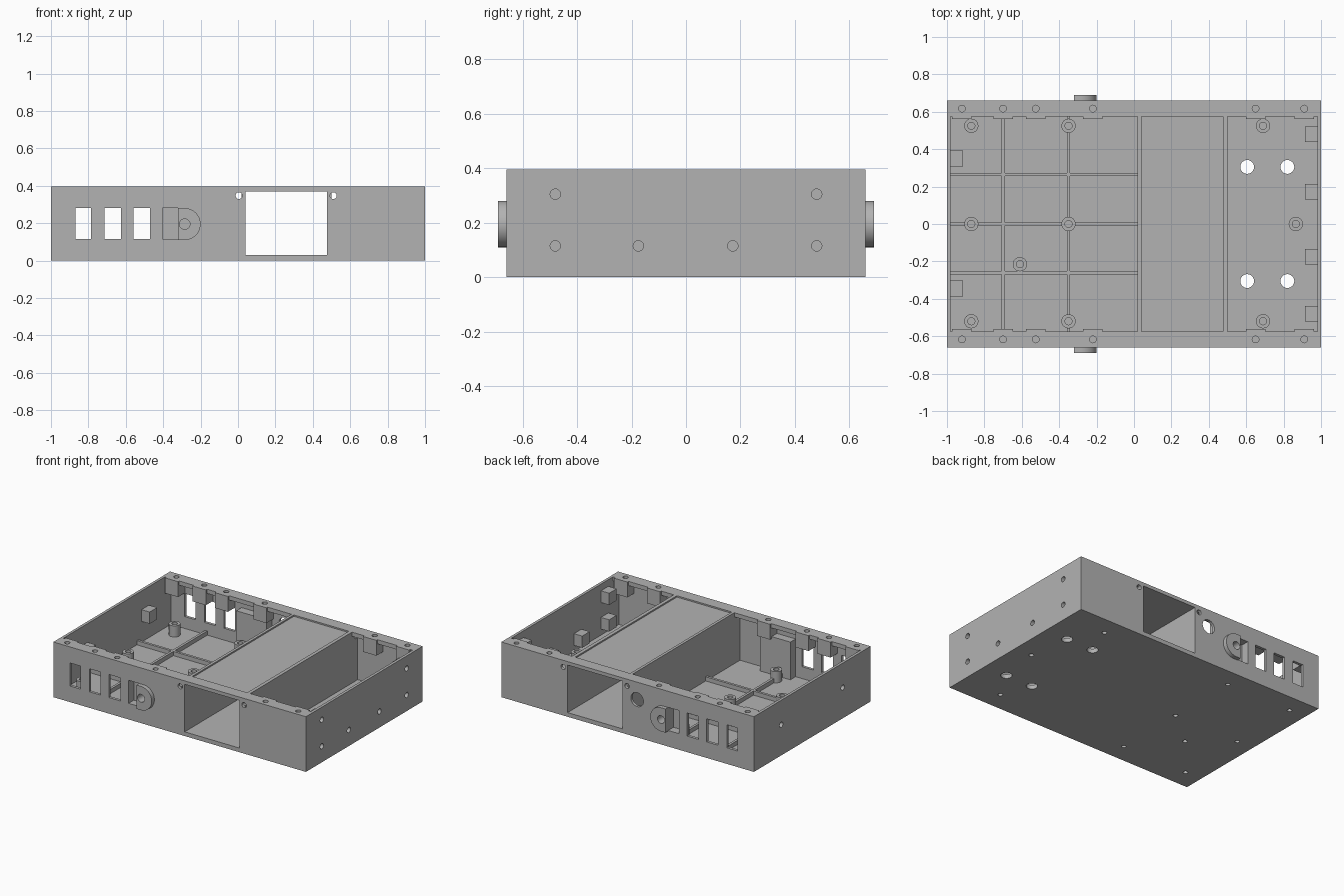
import bpy, bmesh
from math import sin, cos, pi, radians
from mathutils import Matrix, Vector

if "Cube" in bpy.data.objects:
    bpy.data.objects.remove(bpy.data.objects["Cube"])

grey = bpy.data.materials.new("plain_grey")
grey.use_nodes = True
grey.diffuse_color = (0.45, 0.45, 0.45, 1)
grey.node_tree.nodes["Principled BSDF"].inputs["Base Color"].default_value = grey.diffuse_color

# Main dimensions
W, D, H, T, FLOOR = 1.0, 0.66, 0.395, 0.02, 0.03
LIP = 0.575
BOTH = (-1, 1)


def box(bm, x0, x1, y0, y1, z0, z1):
    lo = Vector((min(x0, x1), min(y0, y1), min(z0, z1)))
    hi = Vector((max(x0, x1), max(y0, y1), max(z0, z1)))
    m = Matrix.Translation((lo + hi) / 2) @ Matrix.Diagonal((*(hi - lo), 1))
    bmesh.ops.create_cube(bm, size=1, matrix=m)


def rod(bm, start, end, r):
    a, b = Vector(start), Vector(end)
    turn = (b - a).to_track_quat('Z', 'Y').to_matrix().to_4x4()
    bmesh.ops.create_cone(bm, cap_ends=True, segments=24, radius1=r, radius2=r,
                          depth=(b - a).length, matrix=Matrix.Translation((a + b) / 2) @ turn)


def make(name, bm):
    bmesh.ops.recalc_face_normals(bm, faces=bm.faces)
    mesh = bpy.data.meshes.new(name)
    bm.to_mesh(mesh)
    bm.free()
    mesh.materials.append(grey)
    ob = bpy.data.objects.new(name, mesh)
    bpy.context.collection.objects.link(ob)
    return ob


parts = []


def part(name, boxes=(), rods=()):
    bm = bmesh.new()
    for b in boxes:
        box(bm, *b)
    for r in rods:
        rod(bm, *r)
    parts.append(make(name, bm))


# Feature positions
lid_screws = (-0.92, -0.70, -0.525, -0.22, 0.65, 0.91)
posts = [(x, y) for x in (-0.87, -0.35, 0.69) for y in (-0.52, 0.525)]
posts += [(-0.87, 0), (-0.35, 0), (0.865, 0), (-0.61, -0.215)]
right_screws = [(y, 0.115) for y in (-0.48, -0.175, 0.172, 0.48)] + [(-0.48, 0.305), (0.48, 0.305)]
left_screws = [(-0.345, 0.22), (0.35, 0.22)]

# Shell
part("floor", [(-W, W, -D, D, 0, FLOOR)])
for s, side in zip(BOTH, ("front", "back")):
    part(side + "_wall", [(-W, W, s * (D - T), s * D, FLOOR, H)])
    part(side + "_rim", [(-W + T, W - T, s * LIP, s * (D - T), H - 0.03, H)])
    for i, x in enumerate(lid_screws):
        part(f"{side}_lid_screw_block_{i + 1}",
             [(max(x - 0.052, -0.98), min(x + 0.052, 0.98), s * 0.562, s * (D - T), 0.285, H)])
    part(side + "_socket_housing", [(-0.42, -0.18, s * 0.58, s * (D - T), FLOOR, 0.30)])
for s, side in zip(BOTH, ("right", "left")):
    part(side + "_wall", [(-s * W, -s * (W - T), -D + T, D - T, FLOOR, H)])

# Air duct crossing the case
part("air_duct", [(0.02, 0.50, -D + T, D - T, FLOOR, H)])

# Floor ribs
part("floor_ribs_across", [(-0.98, 0.02, y - 0.009, y + 0.009, FLOOR, 0.06) for y in (-0.26, 0, 0.265)])
part("floor_ribs_along", [(x - 0.009, x + 0.009, -D + T, D - T, FLOOR, 0.06) for x in (-0.70, -0.35)])

# Standoff posts and side screw blocks
for i, (x, y) in enumerate(posts):
    part(f"standoff_{i + 1}", rods=[((x, y, FLOOR), (x, y, 0.11), 0.038)])
for name, s, screws in (("right", 1, right_screws), ("left", -1, left_screws)):
    part(name + "_screw_blocks",
         [(s * 0.915, s * 0.98, y - 0.042, y + 0.042, z - 0.042, z + 0.042) for y, z in screws])

# Rounded bosses outside the front and back walls
for s, side in zip(BOTH, ("front", "back")):
    cx, cz, r = -0.285, 0.195, 0.085
    outline = [(-0.32, cz + r)]
    outline += [(cx + r * sin(pi * k / 24), cz + r * cos(pi * k / 24)) for k in range(25)]
    outline += [(-0.32, cz - r)]
    bm = bmesh.new()
    face = bm.faces.new([bm.verts.new((x, s * D, z)) for x, z in outline])
    ext = bmesh.ops.extrude_face_region(bm, geom=[face])
    bmesh.ops.translate(bm, vec=(0, s * 0.03, 0),
                        verts=[v for v in ext["geom"] if isinstance(v, bmesh.types.BMVert)])
    parts.append(make(side + "_round_boss", bm))

# Cutter for every opening
cut = bmesh.new()
box(cut, 0.04, 0.475, -0.8, 0.8, FLOOR, 0.37)
box(cut, 0.04, 0.475, -LIP, LIP, 0.385, 0.5)
for s in BOTH:
    for x0, x1 in ((-0.87, -0.785), (-0.715, -0.625), (-0.56, -0.47)):
        box(cut, x0, x1, s * 0.60, s * 0.8, 0.115, 0.28)
    box(cut, -0.405, -0.3205, s * 0.60, s * 0.8, 0.115, 0.28)
    rod(cut, (-0.285, s * 0.61, 0.195), (-0.285, s * 0.8, 0.195), 0.028)
    for x in (0.005, 0.51):
        rod(cut, (x, s * 0.61, 0.347), (x, s * 0.8, 0.347), 0.018)
    for x in lid_screws:
        rod(cut, (x, s * 0.617, 0.32), (x, s * 0.617, 0.5), 0.018)
    for x in (0.605, 0.82):
        rod(cut, (x, s * 0.305, -0.1), (x, s * 0.305, 0.06), 0.037)
rod(cut, (-0.075, 0.60, 0.27), (-0.075, 0.8, 0.27), 0.05)
for x, y in posts:
    rod(cut, (x, y, 0.045), (x, y, 0.2), 0.019)
    rod(cut, (x, y, -0.1), (x, y, 0.02), 0.016)
for s, screws in ((1, right_screws), (-1, left_screws)):
    for y, z in screws:
        rod(cut, (s * 0.94, y, z), (s * 1.1, y, z), 0.019)
cutter = make("opening_cutter", cut)
cutter.hide_render = True

# Cut the openings, then discard the cutter
for ob in parts:
    mod = ob.modifiers.new("openings", 'BOOLEAN')
    mod.operation = 'DIFFERENCE'
    mod.solver = 'EXACT'
    mod.object = cutter
graph = bpy.context.evaluated_depsgraph_get()
cut_meshes = [bpy.data.meshes.new_from_object(ob.evaluated_get(graph)) for ob in parts]
for ob, mesh in zip(parts, cut_meshes):
    ob.modifiers.clear()
    ob.data = mesh
bpy.data.objects.remove(cutter)

# Smooth the round surfaces and keep hard edges
bpy.ops.object.select_all(action='DESELECT')
for ob in parts:
    ob.select_set(True)
bpy.context.view_layer.objects.active = parts[0]
bpy.ops.object.shade_smooth_by_angle(angle=radians(30))
